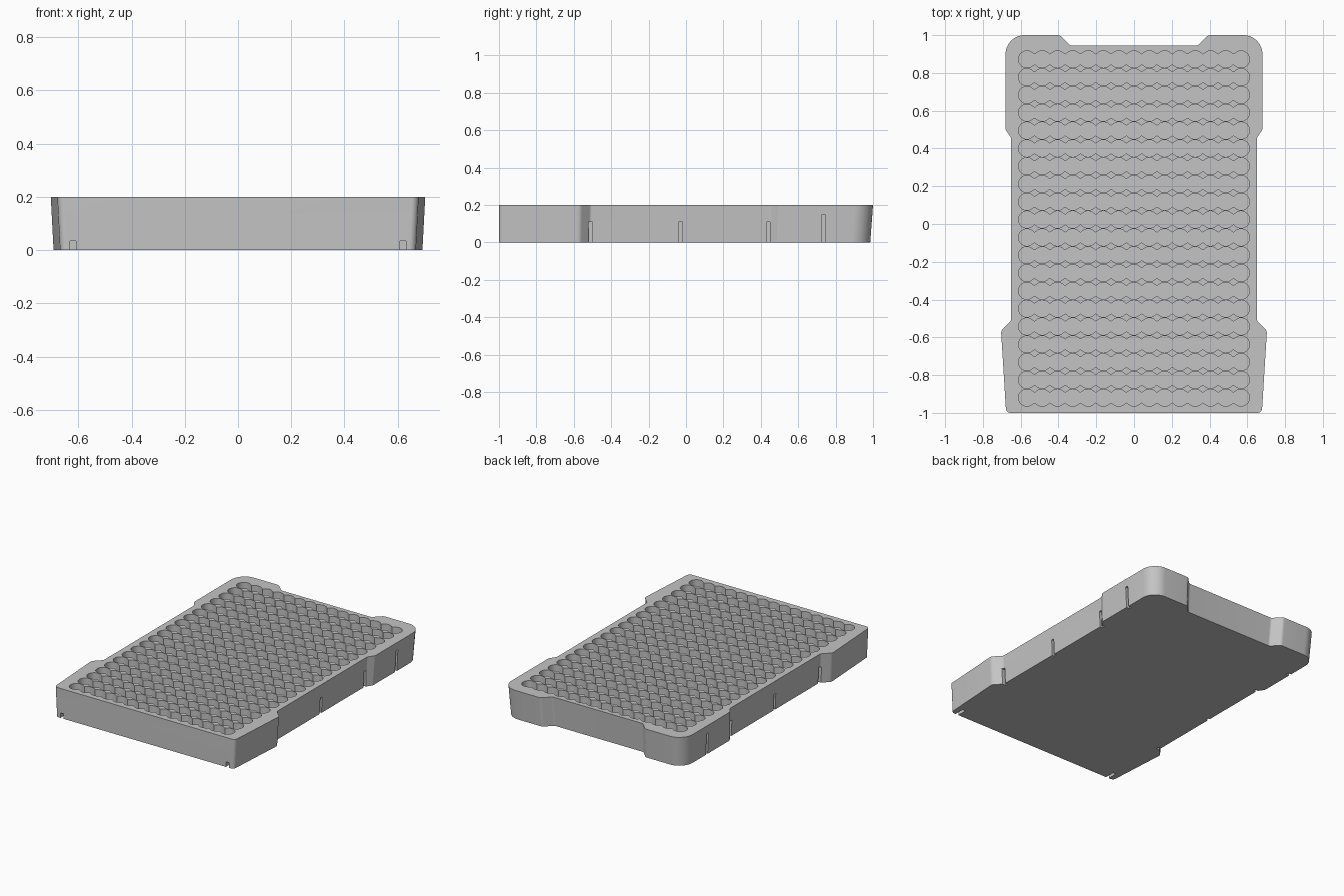
import bpy, bmesh, math
from mathutils import Vector

cube = bpy.data.objects.get("Cube")
if cube:
    bpy.data.objects.remove(cube, do_unlink=True)

grey = bpy.data.materials.new("mid grey")
grey.use_nodes = True
colour = (0.55, 0.55, 0.55, 1)
grey.diffuse_color = colour
grey.node_tree.nodes["Principled BSDF"].inputs["Base Color"].default_value = colour

HEIGHT, FLOOR = 0.2, 0.04


def rounded(corners, steps=8):
    """Round each (x, y, radius) corner of a closed outline."""
    out = []
    for i, (x, y, r) in enumerate(corners):
        p = Vector((x, y))
        a = (Vector(corners[i - 1][:2]) - p).normalized()
        b = (Vector(corners[(i + 1) % len(corners)][:2]) - p).normalized()
        half = a.angle(b) / 2
        centre = p + (a + b).normalized() * (r / math.sin(half))
        start = (p + a * (r / math.tan(half)) - centre).normalized()
        end = (p + b * (r / math.tan(half)) - centre).normalized()
        for k in range(steps + 1):
            d = start.lerp(end, k / steps).normalized()
            out.append(centre + d * r)
    return out


def prism(bm, lower, upper, z0, z1):
    """Bridge two matching outlines into a closed solid."""
    lo = [bm.verts.new((x, y, z0)) for x, y in lower]
    hi = [bm.verts.new((x, y, z1)) for x, y in upper]
    bm.faces.new(lo[::-1])
    bm.faces.new(hi)
    n = len(lo)
    for i in range(n):
        j = (i + 1) % n
        bm.faces.new((lo[i], lo[j], hi[j], hi[i]))


def box(bm, x, y, sx, sy, z0, z1):
    pts = [(x - sx, y - sy), (x + sx, y - sy), (x + sx, y + sy), (x - sx, y + sy)]
    prism(bm, pts, pts, z0, z1)


def finish(bm, name):
    bmesh.ops.recalc_face_normals(bm, faces=bm.faces)
    mesh = bpy.data.meshes.new(name)
    bm.to_mesh(mesh)
    bm.free()
    ob = bpy.data.objects.new(name, mesh)
    bpy.context.collection.objects.link(ob)
    mesh.materials.append(grey)
    return ob


# Tray body: stepped, rounded outline with a slight draft
right = [(0.677, -1, 0.025), (0.704, -0.565, 0.03), (0.65, -0.51, 0.02),
         (0.65, 0.455, 0.02), (0.68, 0.5, 0.02), (0.68, 1, 0.1),
         (0.393, 1, 0.03), (0.338, 0.945, 0.02)]
top = rounded(right + [(-x, y, r) for x, y, r in reversed(right)])
base = [(x * 0.985, -1 + (y + 1) * 0.9925) for x, y in top]
bm = bmesh.new()
prism(bm, base, top, 0, HEIGHT)
tray = finish(bm, "tray")

# Scalloped channels: rows of merged round wells
ROWS, WELLS, PITCH, R, DIP = 20, 15, 0.081, 0.045, 0.026
first = -PITCH * (WELLS - 1) / 2


def arc(cx, a0, a1, steps):
    angles = [math.radians(a0 + (a1 - a0) * k / steps) for k in range(steps + 1)]
    return [(cx + R * math.cos(a), R * math.sin(a)) for a in angles]


side = []
for i in range(WELLS):
    cx = first + i * PITCH
    side += arc(cx, 180 if i == 0 else 132, 0 if i == WELLS - 1 else 48, 8)
    if i < WELLS - 1:
        side.append((cx + PITCH / 2, DIP))
channel = side + [(x, -y) for x, y in reversed(side[1:-1])]
channel.reverse()
bm = bmesh.new()
for row in range(ROWS):
    yc = 0.872 - row * 0.0943
    pts = [(x, y + yc) for x, y in channel]
    prism(bm, pts, pts, FLOOR, HEIGHT + 0.1)

# Small notches along the lower sides and front
for s in (-1, 1):
    for y, inner, h in ((-0.51, 0.622, 0.11), (-0.03, 0.622, 0.11),
                        (0.44, 0.622, 0.11), (0.735, 0.645, 0.145)):
        box(bm, s * (inner + 0.1), y, 0.1, 0.01, -0.05, h)
    box(bm, s * 0.62, -1, 0.011, 0.07, -0.05, 0.034)
cutter = finish(bm, "well_cutter")

cut = tray.modifiers.new("wells", 'BOOLEAN')
cut.operation = 'DIFFERENCE'
cut.solver = 'EXACT'
cut.object = cutter
bpy.ops.object.select_all(action='DESELECT')
bpy.context.view_layer.objects.active = tray
tray.select_set(True)
bpy.ops.object.modifier_apply(modifier=cut.name)
bpy.data.objects.remove(cutter, do_unlink=True)
bpy.ops.object.shade_smooth_by_angle(angle=math.radians(30))
